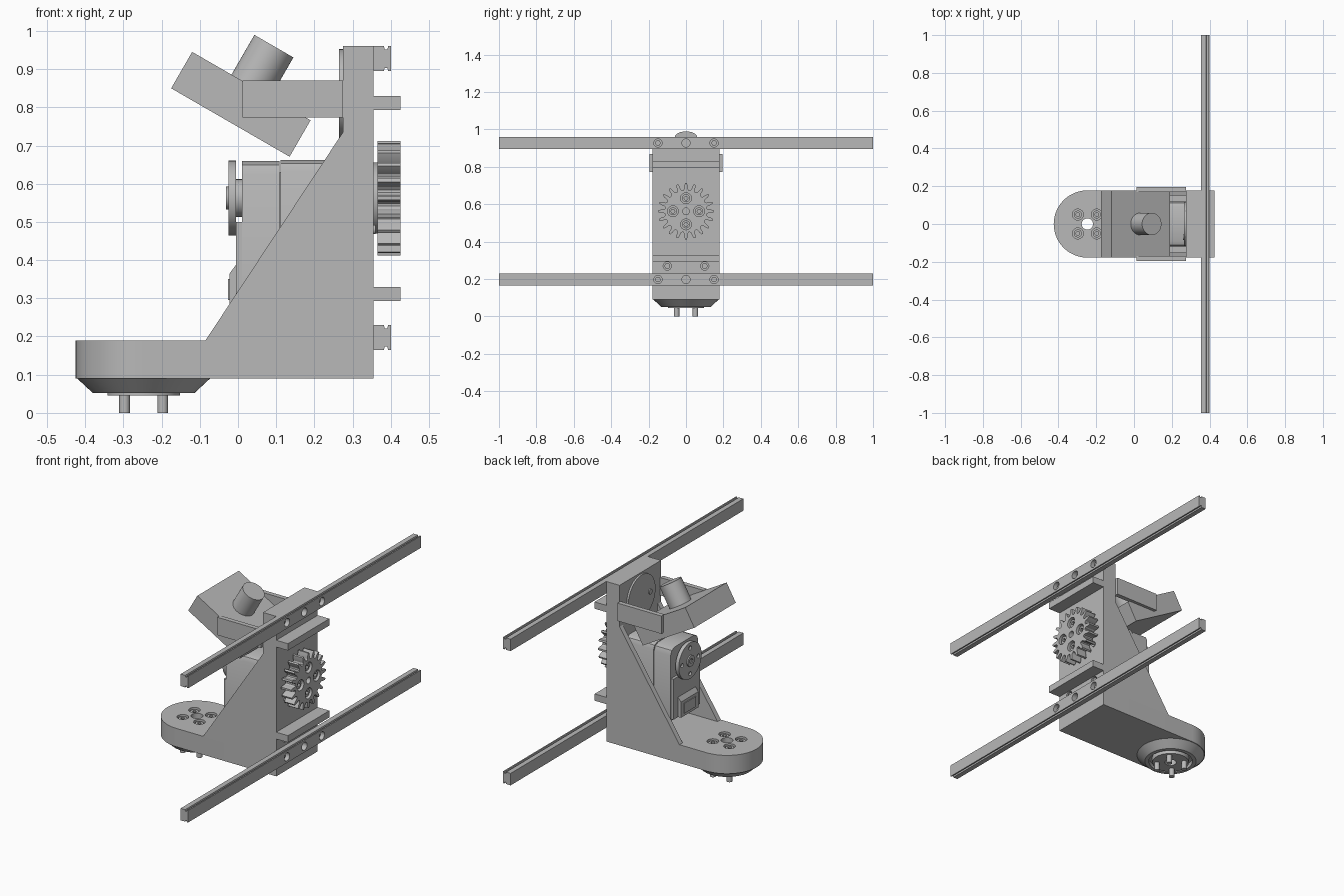
import bpy, bmesh, math
from mathutils import Matrix, Vector

cube = bpy.data.objects.get("Cube")
if cube:
    bpy.data.objects.remove(cube, do_unlink=True)

grey = bpy.data.materials.new("plain grey")
grey.use_nodes = True
grey.diffuse_color = (0.48, 0.48, 0.48, 1)
grey.node_tree.nodes["Principled BSDF"].inputs["Base Color"].default_value = (0.48, 0.48, 0.48, 1)


def finish(name, bm):
    bmesh.ops.recalc_face_normals(bm, faces=bm.faces)
    mesh = bpy.data.meshes.new(name)
    bm.to_mesh(mesh)
    bm.free()
    mesh.materials.append(grey)
    ob = bpy.data.objects.new(name, mesh)
    bpy.context.collection.objects.link(ob)
    return ob


def prism(name, pts, axis, a, b):
    """Extrude a 2D outline from a to b along an axis."""
    place = {"x": lambda p, t: (t, p[0], p[1]),
             "y": lambda p, t: (p[0], t, p[1]),
             "z": lambda p, t: (p[0], p[1], t)}[axis]
    bm = bmesh.new()
    face = bm.faces.new([bm.verts.new(place(p, a)) for p in pts])
    ext = bmesh.ops.extrude_face_region(bm, geom=[face])
    move = Vector(place((0, 0), b - a))
    bmesh.ops.translate(bm, vec=move, verts=[v for v in ext["geom"] if isinstance(v, bmesh.types.BMVert)])
    return finish(name, bm)


def box(name, x0, x1, y0, y1, z0, z1):
    return prism(name, [(x0, y0), (x1, y0), (x1, y1), (x0, y1)], "z", z0, z1)


def rod(name, start, end, r1, r2=None, seg=32):
    """Cylinder or cone between two points."""
    s, e = Vector(start), Vector(end)
    d = e - s
    turn = Vector((0, 0, 1)).rotation_difference(d).to_matrix().to_4x4()
    bm = bmesh.new()
    bmesh.ops.create_cone(bm, cap_ends=True, segments=seg, radius1=r1, radius2=r1 if r2 is None else r2,
                          depth=d.length, matrix=Matrix.Translation((s + e) / 2) @ turn)
    return finish(name, bm)


def rod_x(name, x0, x1, y, z, r, seg=24):
    return rod(name, (x0, y, z), (x1, y, z), r, seg=seg)


def rod_z(name, z0, z1, x, y, r, r2=None, seg=24):
    return rod(name, (x, y, z0), (x, y, z1), r, r2, seg)


def cut(ob, cutters):
    for c in cutters:
        mod = ob.modifiers.new("hole", "BOOLEAN")
        mod.operation, mod.solver, mod.object = "DIFFERENCE", "EXACT", c
        bpy.context.view_layer.objects.active = ob
        bpy.ops.object.modifier_apply(modifier=mod.name)
        bpy.data.objects.remove(c, do_unlink=True)


W = 0.178           # half width of the body
FX = -0.247         # centre of the round foot
GZ = 0.5625         # height of the gear axis
SIGNS = (-1, 1)
corners = [(FX + 0.05 * i, 0.05 * j) for i in SIGNS for j in SIGNS]

# Base slab with a round end and screw pockets
arc = [(FX + W * math.cos(math.radians(t)), W * math.sin(math.radians(t))) for t in range(90, 271, 6)]
base = prism("base", arc + [(0.355, -W), (0.355, W)], "z", 0.09, 0.19)
cut(base, [rod_z("cutter", 0, 0.3, FX, 0, 0.03)] +
    [rod_z("cutter", 0.165, 0.3, x, y, 0.029) for x, y in corners])
for x, y in corners:
    head = rod_z("base_screw", 0.16, 0.183, x, y, 0.021)
    cut(head, [rod_z("cutter", 0.172, 0.2, x, y, 0.011, seg=6)])

# Cone foot, hollow underneath, with a disc and pins
foot = rod_z("foot_cone", 0.052, 0.09, FX, 0, 0.133, 0.174, 64)
cut(foot, [rod_z("cutter", 0.0, 0.075, FX, 0, 0.113, seg=48), rod_z("cutter", 0, 0.2, FX, 0, 0.03)])
disc = rod_z("foot_disc", 0.045, 0.08, FX, 0, 0.095, seg=48)
cut(disc, [rod_z("cutter", 0, 0.2, FX, 0, 0.03)])
for x, y in corners:
    rod_z("foot_pin", 0, 0.06, x, y, 0.014)

# Upright plate and sloping side walls
plate = box("upright_plate", 0.275, 0.355, -W, W, 0.19, 0.96)
cut(plate, [rod_x("cutter", 0.33, 0.4, s * 0.1, 0.27, 0.022) for s in SIGNS])
for s in SIGNS:
    prism("side_wall", [(-0.085, 0.19), (0.275, 0.19), (0.275, 0.735)], "y", s * 0.15, s * W)
    rod_x("plate_screw", 0.32, 0.35, s * 0.1, 0.27, 0.015)
    rod_x("small_screw", 0.34, 0.36, s * 0.1, 0.48, 0.012)
rod_x("round_backing", 0.265, 0.28, 0, 0.835, 0.117, 48)
rod_x("backing_screw", 0.26, 0.27, -0.07, 0.835, 0.014)

# Ledges on the outside of the plate
for z in (0.293, 0.793):
    box("ledge", 0.35, 0.425, -W, W, z, z + 0.037)

# Long grooved rails with screw holes
for z in (0.1975, 0.9275):
    half = [(0.355, 0.0325), (0.382, 0.0325), (0.384, 0.024), (0.391, 0.024), (0.393, 0.0325), (0.4, 0.0325)]
    outline = [(x, z + h) for x, h in half] + [(x, z - h) for x, h in reversed(half)]
    rail = prism("rail", outline, "y", -1, 1)
    cut(rail, [rod_x("cutter", 0.372, 0.5, y, z, 0.022) for y in (-0.15, 0, 0.15)])
    for y in (-0.15, 0.15):
        rod_x("rail_screw", 0.36, 0.382, y, z, 0.014)

# Gear with hub and recessed screws
teeth = 20
pts = []
for i in range(teeth):
    for off, r in ((-0.4, 0.113), (-0.24, 0.12), (-0.2, 0.135), (-0.1, 0.15),
                   (0.1, 0.15), (0.2, 0.135), (0.24, 0.12), (0.4, 0.113)):
        a = math.tau * (i + off) / teeth
        pts.append((r * math.sin(a), GZ + r * math.cos(a)))
gear = prism("gear", pts, "x", 0.365, 0.425)
ring = [(0.07 * math.cos(k * math.pi / 2), GZ + 0.07 * math.sin(k * math.pi / 2)) for k in range(4)]
cut(gear, [rod_x("cutter", 0.395, 0.5, y, z, 0.029) for y, z in ring] +
    [rod_x("cutter", 0.38, 0.5, 0, GZ, 0.018)])
for y, z in ring:
    head = rod_x("gear_screw", 0.39, 0.415, y, z, 0.021)
    cut(head, [rod_x("cutter", 0.403, 0.5, y, z, 0.011, 6)])
rod_x("gear_hub", 0.35, 0.37, 0, GZ, 0.093, 48)

# Servo body: two shells with rounded upper corners
def shell(name, x0, x1, w, z0, z1, c):
    return prism(name, [(-w, z0), (w, z0), (w, z1 - c), (w - c * 0.3, z1 - c * 0.3), (w - c, z1),
                        (c - w, z1), (c * 0.3 - w, z1 - c * 0.3), (-w, z1 - c)], "x", x0, x1)

shell("servo_front_shell", 0.01, 0.109, 0.118, 0.27, 0.66, 0.035)
shell("servo_rear_shell", 0.111, 0.28, 0.12, 0.27, 0.662, 0.03)
box("servo_seam", 0.105, 0.115, -0.112, 0.112, 0.28, 0.63)
box("servo_lower_front", -0.005, 0.02, -0.115, 0.115, 0.28, 0.5)
prism("servo_connector", [(0, 0.28), (-0.022, 0.28), (-0.022, 0.365), (-0.005, 0.388), (0, 0.388)], "y", -0.075, 0.075)
box("servo_socket", -0.026, -0.015, -0.05, 0.05, 0.295, 0.35)

# Servo horn
rod_x("horn_neck", -0.01, 0.015, 0, GZ, 0.05)
horn = rod_x("horn_disc", -0.025, -0.005, 0, GZ, 0.098, 48)
cut(horn, [rod_x("cutter", -0.05, -0.015, y, z, 0.011, 16) for y, z in ring])
boss = rod_x("horn_boss", -0.032, -0.02, 0, GZ, 0.03)
cut(boss, [rod_x("cutter", -0.05, -0.026, 0, GZ, 0.014, 6)])

# Tilted head block, its barrel, and the arms holding it
tilt = math.radians(30)
u = Vector((math.cos(tilt), 0, -math.sin(tilt)))
n = Vector((math.sin(tilt), 0, math.cos(tilt)))
top_left = Vector((-0.12, 0, 0.945))
quad = [top_left, top_left + 0.358 * u, top_left + 0.358 * u - 0.11 * n, top_left - 0.11 * n]
prism("head_block", [(p.x, p.z) for p in quad], "y", -W, W)
tip = Vector((0.094, 0, 0.96))
rod("head_barrel", tip - 0.14 * n, tip, 0.059, seg=48)
for s in SIGNS:
    box("head_arm", 0.012, 0.275, min(s * 0.17, s * 0.195), max(s * 0.17, s * 0.195), 0.773, 0.87)

# Smooth the round surfaces, keep hard edges
for ob in bpy.context.view_layer.objects:
    ob.select_set(ob.type == "MESH")
bpy.context.view_layer.objects.active = base
bpy.ops.object.shade_smooth_by_angle(angle=math.radians(25))
